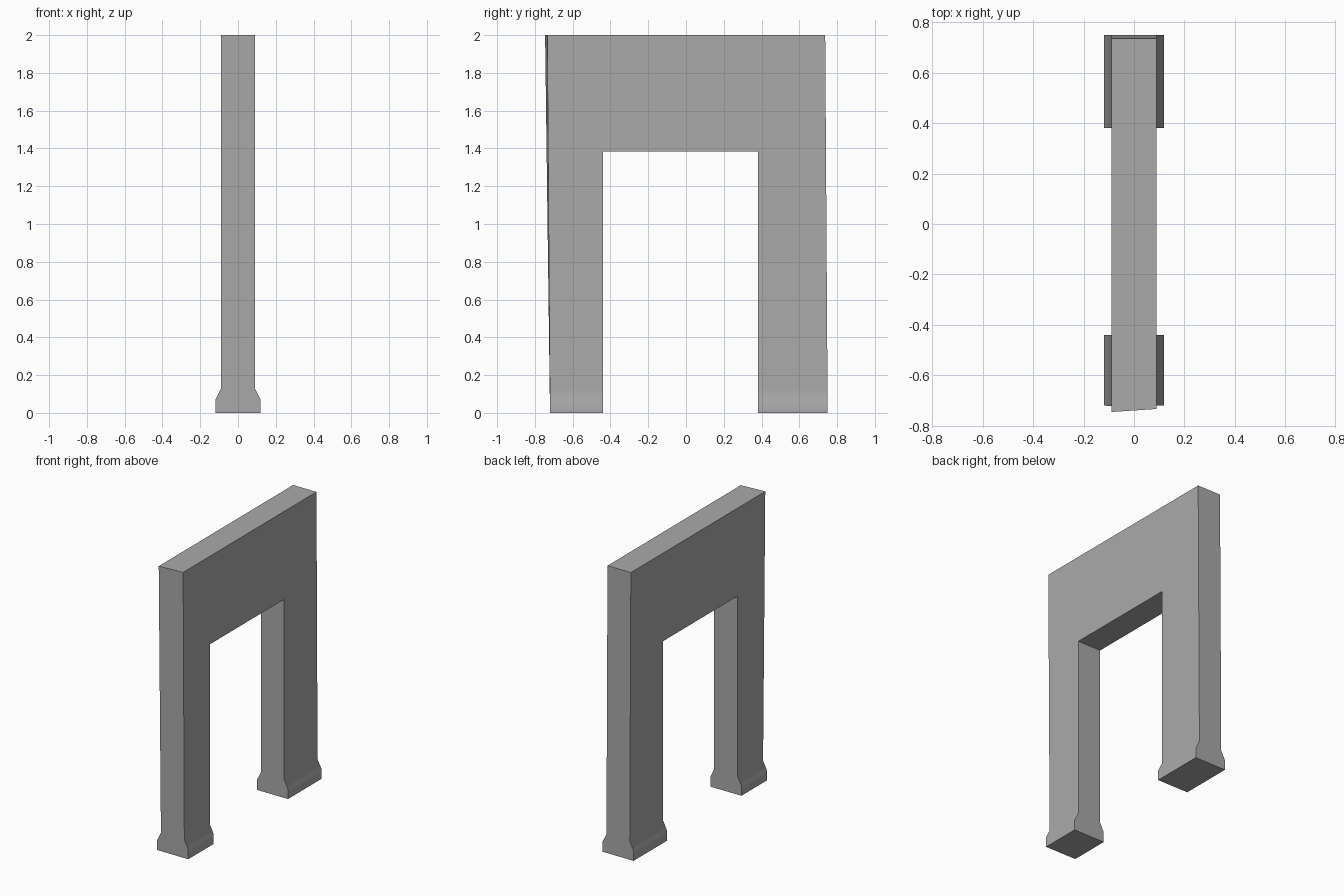
import bpy
import bmesh
import math

cube = bpy.data.objects.get("Cube")
if cube:
    bpy.data.objects.remove(cube, do_unlink=True)

# Stone colour
stone = bpy.data.materials.new("stone grey")
stone.use_nodes = True
colour = (0.4, 0.4, 0.4, 1)
stone.diffuse_color = colour
stone.node_tree.nodes["Principled BSDF"].inputs["Base Color"].default_value = colour

# Height and half thickness of the frame, from the flared feet to the top
LEVELS = [(0, 0.12), (0.07, 0.12), (0.13, 0.09), (1.385, 0.09), (2, 0.09)]
FRONT_INNER, BACK_INNER = -0.44, 0.38
SPAN_LEVEL = len(LEVELS) - 2


def edge_positions(side, z):
    """Depths of the outer and inner leg edges; the outer ends lean a little."""
    t = z / 2
    lean = 0.026 if side < 0 else 0.014
    return (-0.72 - lean * t, FRONT_INNER, BACK_INNER, 0.75 - 0.013 * t)


bm = bmesh.new()
grid = {}
for level, (z, half) in enumerate(LEVELS):
    for side in (-1, 1):
        for column, y in enumerate(edge_positions(side, z)):
            grid[side, column, level] = bm.verts.new((side * half, y, z))


def toggle_face(keys):
    """Add a wall, or remove it where two blocks share it."""
    verts = [grid[k] for k in keys]
    shared = bm.faces.get(verts)
    if shared:
        bm.faces.remove(shared)
    else:
        bm.faces.new(verts)


def add_block(c, l):
    for s in (-1, 1):
        toggle_face([(s, c, l), (s, c + 1, l), (s, c + 1, l + 1), (s, c, l + 1)])
    for k in (c, c + 1):
        toggle_face([(-1, k, l), (1, k, l), (1, k, l + 1), (-1, k, l + 1)])
    for k in (l, l + 1):
        toggle_face([(-1, c, k), (1, c, k), (1, c + 1, k), (-1, c + 1, k)])


# Two legs, joined by the beam across the top
for level in range(len(LEVELS) - 1):
    add_block(0, level)
    add_block(2, level)
add_block(1, SPAN_LEVEL)

bmesh.ops.delete(bm, geom=[v for v in bm.verts if not v.link_faces], context='VERTS')
loose = [e for e in bm.edges if not e.link_faces]
bmesh.ops.delete(bm, geom=loose, context='EDGES')
bmesh.ops.recalc_face_normals(bm, faces=bm.faces)

mesh = bpy.data.meshes.new("gateway_frame")
bm.to_mesh(mesh)
bm.free()
mesh.materials.append(stone)
frame = bpy.data.objects.new("gateway_frame", mesh)
bpy.context.collection.objects.link(frame)

# Soft transition on the flared feet, crisp corners elsewhere
bpy.ops.object.select_all(action='DESELECT')
frame.select_set(True)
bpy.context.view_layer.objects.active = frame
bpy.ops.object.shade_smooth_by_angle(angle=math.radians(30))
weighted = frame.modifiers.new("weighted normals", 'WEIGHTED_NORMAL')
weighted.keep_sharp = True
